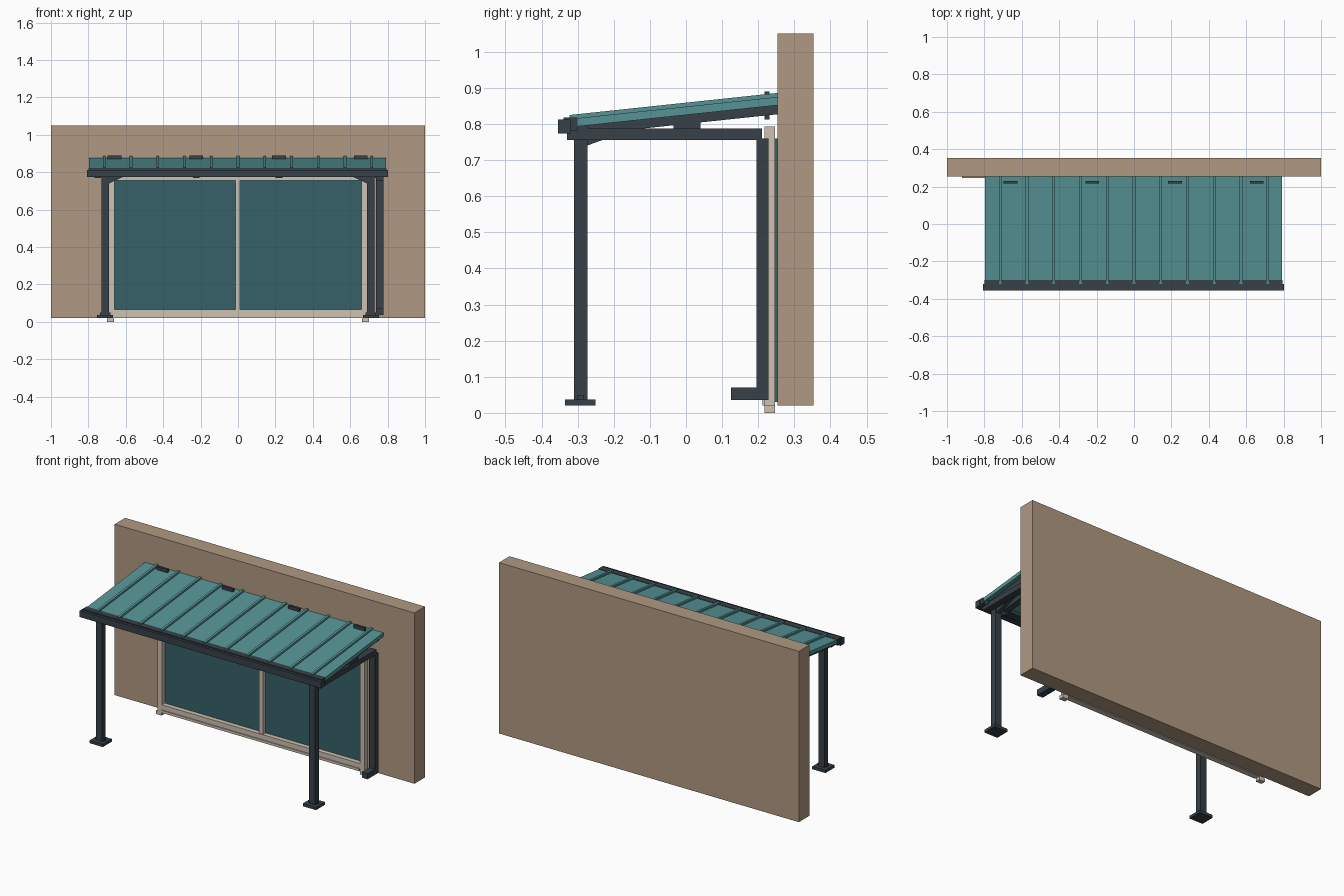
import bpy, bmesh

if "Cube" in bpy.data.objects:
    bpy.data.objects.remove(bpy.data.objects["Cube"])


def material(name, rgb):
    """Make a flat colour from 0-255 screen values."""
    m = bpy.data.materials.new(name)
    lin = [((c / 255 + 0.055) / 1.055) ** 2.4 for c in rgb]
    m.diffuse_color = (*lin, 1)
    m.use_nodes = True
    m.node_tree.nodes["Principled BSDF"].inputs["Base Color"].default_value = m.diffuse_color
    return m


WALL = material("tan wall", (176, 153, 130))
ROOF = material("teal roofing", (86, 148, 150))
GLASS = material("dark teal glass", (54, 97, 104))
METAL = material("charcoal metal", (55, 65, 72))
FRAME = material("cream frame", (205, 193, 178))


def prism(name, profile, lo, hi, mat, axis="x"):
    """Extrude a (y, z) profile along x, or an (x, z) profile along y."""
    def point(p, t):
        return (t, p[0], p[1]) if axis == "x" else (p[0], t, p[1])
    bm = bmesh.new()
    a = [bm.verts.new(point(p, lo)) for p in profile]
    b = [bm.verts.new(point(p, hi)) for p in profile]
    bm.faces.new(a)
    bm.faces.new(b)
    n = len(profile)
    for i in range(n):
        j = (i + 1) % n
        bm.faces.new((a[i], a[j], b[j], b[i]))
    bmesh.ops.recalc_face_normals(bm, faces=bm.faces)
    me = bpy.data.meshes.new(name)
    bm.to_mesh(me)
    bm.free()
    me.materials.append(mat)
    ob = bpy.data.objects.new(name, me)
    bpy.context.collection.objects.link(ob)
    return ob


def box(name, x0, x1, y0, y1, z0, z1, mat):
    return prism(name, [(y0, z0), (y1, z0), (y1, z1), (y0, z1)], x0, x1, mat)


def sloped(name, x0, x1, y0, y1, low, high, mat):
    """Bar following the roof pitch; low and high are heights at y = 0."""
    s = 0.106
    prism(name, [(y0, low + s * y0), (y1, low + s * y1),
                 (y1, high + s * y1), (y0, high + s * y0)], x0, x1, mat)


# House wall and the thin panel on it
box("house_wall", -1, 1, 0.253, 0.353, 0.02, 1.05, WALL)
box("wall_panel", -0.92, -0.70, 0.247, 0.253, 0.41, 0.575, WALL)

# Sliding door
box("door_glass", -0.67, 0.67, 0.246, 0.253, 0.03, 0.76, GLASS)
for s in (-1, 1):
    x0, x1 = sorted((s * 0.69, s * 0.66))
    box("door_jamb", x0, x1, 0.218, 0.247, 0.02, 0.793, FRAME)
    x0, x1 = sorted((s * 0.70, s * 0.662))
    box("door_foot", x0, x1, 0.218, 0.247, 0, 0.02, FRAME)
box("door_head", -0.66, 0.66, 0.218, 0.247, 0.755, 0.793, FRAME)
box("door_sill", -0.66, 0.66, 0.218, 0.247, 0.02, 0.065, FRAME)
box("door_track", -0.66, 0.66, 0.212, 0.218, 0.02, 0.035, FRAME)
box("door_mullion", -0.014, 0.012, 0.222, 0.247, 0.065, 0.755, FRAME)

# Sloping roof sheet with raised seams
sloped("roof_sheet", -0.797, 0.792, -0.315, 0.253, 0.825, 0.848, ROOF)
for i in range(11):
    x = (i - 5) * 0.143
    sloped("roof_seam", x - 0.007, x + 0.007, -0.322, 0.253, 0.846, 0.859, ROOF)

# Rafters, with wall brackets that come through the roof
for x in (-0.66, -0.223, 0.219, 0.656):
    sloped("rafter", x - 0.018, x + 0.018, -0.30, 0.253, 0.80, 0.826, METAL)
    box("wall_bracket", x - 0.037, x + 0.037, 0.217, 0.231, 0.812, 0.89, METAL)
for s in (-1, 1):
    sloped("edge_rafter", s * 0.75 - 0.018, s * 0.75 + 0.018,
           -0.30, 0.253, 0.80, 0.826, METAL)

# Front beam, eave cap and gutter
box("front_beam", -0.78, 0.78, -0.32, -0.272, 0.776, 0.796, METAL)
box("eave_cap", -0.8, 0.795, -0.339, -0.30, 0.782, 0.8185, METAL)
box("gutter", -0.807, 0.802, -0.355, -0.32, 0.774, 0.813, METAL)

# Front posts with base plates and knee braces
for s in (-1, 1):
    x = s * 0.711
    box("front_post", x - 0.02, x + 0.02, -0.31, -0.273, 0.037, 0.78, METAL)
    box("post_base", x - 0.044, x + 0.044, -0.335, -0.25, 0.02, 0.037, METAL)
    box("post_collar", x - 0.028, x + 0.028, -0.302, -0.283, 0.036, 0.05, METAL)
    prism("beam_brace", [(s * 0.69, 0.74), (s * 0.61, 0.777), (s * 0.69, 0.777)],
          -0.304, -0.28, METAL, "y")
    prism("side_brace", [(-0.274, 0.74), (-0.15, 0.785), (-0.15, 0.796),
                         (-0.274, 0.785)], x - 0.012, x + 0.012, METAL)

# Drain pipe from the gutter to the wall and down to the ground
box("drain_run", 0.738, 0.777, -0.33, 0.21, 0.756, 0.787, METAL)
box("drain_hanger", 0.742, 0.772, -0.035, 0.04, 0.785, 0.81, METAL)
box("downpipe", 0.738, 0.777, 0.195, 0.229, 0.036, 0.76, METAL)
box("downpipe_shoe", 0.738, 0.777, 0.125, 0.2, 0.036, 0.07, METAL)
